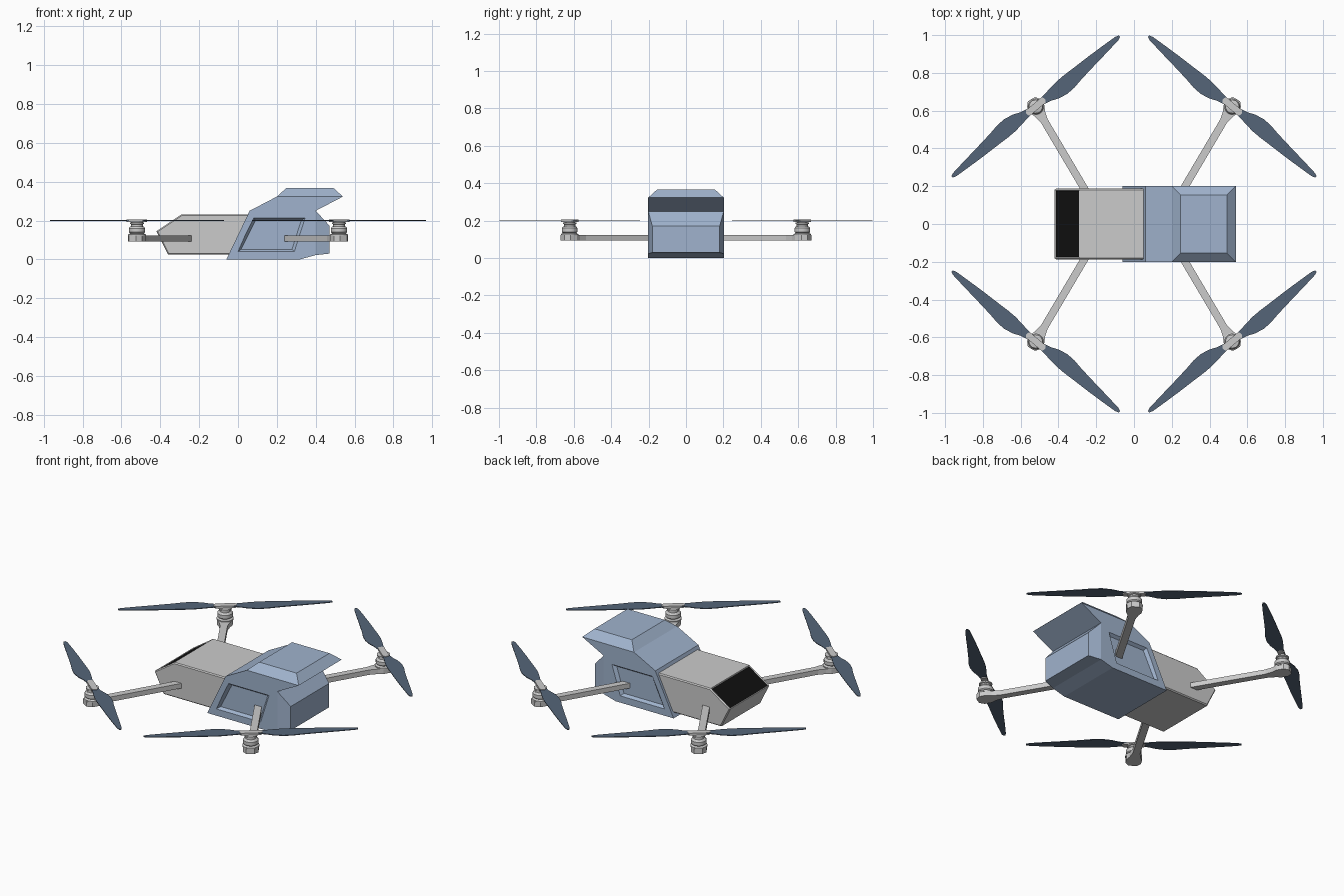
import bpy, bmesh, math
from mathutils import Matrix, Vector

if "Cube" in bpy.data.objects:
    bpy.data.objects.remove(bpy.data.objects["Cube"])


def material(name, rgb):
    m = bpy.data.materials.new(name)
    m.diffuse_color = (*rgb, 1)
    m.use_nodes = True
    m.node_tree.nodes["Principled BSDF"].inputs["Base Color"].default_value = m.diffuse_color
    return m


BLUE = material("pale_blue", (0.35, 0.45, 0.61))
SLATE = material("slate_blue", (0.09, 0.13, 0.19))
BLACK = material("black", (0.005, 0.005, 0.005))


def finish(name, bm, mat=None, mirror=None):
    bmesh.ops.recalc_face_normals(bm, faces=bm.faces)
    me = bpy.data.meshes.new(name)
    bm.to_mesh(me)
    bm.free()
    ob = bpy.data.objects.new(name, me)
    bpy.context.collection.objects.link(ob)
    if mat:
        me.materials.append(mat)
    if mirror:
        m = ob.modifiers.new("mirror", 'MIRROR')
        m.use_axis = mirror
        m.use_mirror_merge = False
    return ob


def loft(bm, a, b):
    """Closed solid between two matching outlines."""
    va, vb = [bm.verts.new(p) for p in a], [bm.verts.new(p) for p in b]
    bm.faces.new(va)
    bm.faces.new(vb[::-1])
    n = len(a)
    for i in range(n):
        j = (i + 1) % n
        bm.faces.new((va[i], vb[i], vb[j], va[j]))
    bmesh.ops.recalc_face_normals(bm, faces=bm.faces)


def side_prism(pts, half):
    bm = bmesh.new()
    loft(bm, [(x, -half, z) for x, z in pts], [(x, half, z) for x, z in pts])
    return bm


def pick(bm, direction):
    return max(bm.faces, key=lambda f: f.normal.dot(Vector(direction).normalized()))


# grey front body with a recessed sloping window
bm = side_prism([(-.42, .145), (-.36, .025), (0, .025), (.06, .232), (-.29, .232)], .187)
edges = [e for e in bm.edges if abs(e.verts[0].co.y - e.verts[1].co.y) < .01]
bmesh.ops.bevel(bm, geom=edges, offset=.006, segments=1, affect='EDGES')
slope = pick(bm, (-.087, 0, .13))
bmesh.ops.inset_region(bm, faces=[slope], thickness=.008, depth=-.006)
pane = [v.co + slope.normal * .002 for v in slope.verts]
finish("front_body", bm)
bm = bmesh.new()
bm.faces.new([bm.verts.new(p) for p in pane])
window = finish("front_window", bm, BLACK)

# blue rear shell: raised crown and tapering tail
bm = side_prism([(-.06, 0), (.32, 0), (.40, .022), (.40, .25),
                 (.54, .323), (.20, .323), (.06, .25)], .202)
crown = max(bm.faces, key=lambda f: f.calc_center_median().z)
bmesh.ops.inset_region(bm, faces=[crown], thickness=.067, depth=.043)
tail = pick(bm, (1, 0, 0))
tail = bmesh.ops.extrude_discrete_faces(bm, faces=[tail])["faces"][0]
for v in tail.verts:
    v.co = (.472, math.copysign(.18, v.co.y), .172 if v.co.z > .1 else .03)
shell = finish("rear_shell", bm, BLUE)

# recessed side panels cut from the shell
outer = [(0, .04), (.08, .212), (.345, .212), (.29, .04)]
inner = [(.016, .052), (.09, .2), (.325, .2), (.278, .052)]
bm = bmesh.new()
for s in (-1, 1):
    loft(bm, [(x, s * .185, z) for x, z in inner],
         [(2 * o[0] - i[0], s * .219, 2 * o[1] - i[1]) for o, i in zip(outer, inner)])
cutter = finish("panel_cutter", bm)
cutter.hide_render = True
mod = shell.modifiers.new("panels", 'BOOLEAN')
mod.operation = 'DIFFERENCE'
mod.solver = 'EXACT'
mod.object = cutter
bpy.context.view_layer.objects.active = shell
bpy.ops.object.modifier_apply(modifier=mod.name)
bpy.data.objects.remove(cutter)

# arms: flat bars that widen under each motor
HUB = Vector((-.52, .622))
root = Vector((-.25, .165))
along = (HUB - root).normalized()
across = Vector((-along.y, along.x))
length = (HUB - root).length
half = [(0, .02), (length - .09, .02), (length - .045, .03), (length - .02, .042),
        (length + .02, .042), (length + .045, .022)]
flat = [root + along * r + across * w for r, w in half]
flat += [root + along * r - across * w for r, w in half[::-1]]
bm = bmesh.new()
loft(bm, [(*p, .093) for p in flat], [(*p, .122) for p in flat])
finish("arms", bm, mirror=(True, True, False))

# motors: lathed stack
profile = [(0, .12), (.046, .12), (.046, .128), (.036, .134), (.042, .14), (.042, .16),
           (.036, .168), (.03, .17), (.03, .18), (.036, .183), (.036, .19), (.02, .193), (0, .196)]
bm = bmesh.new()
vs = [bm.verts.new((HUB.x + r, HUB.y, z)) for r, z in profile]
es = [bm.edges.new(p) for p in zip(vs, vs[1:])]
bmesh.ops.spin(bm, geom=vs + es, cent=(*HUB, 0), axis=(0, 0, 1), angle=math.tau, steps=24)
bmesh.ops.remove_doubles(bm, verts=bm.verts, dist=1e-4)
motors = finish("motors", bm, mirror=(True, True, False))
motors.select_set(True)
bpy.context.view_layer.objects.active = motors
bpy.ops.object.shade_smooth_by_angle(angle=math.radians(30))

# propeller clamps and twin blades, laid along the blade direction
place = Matrix.Translation((*HUB, .2)) @ Matrix.Rotation(math.radians(40), 4, 'Z')
bar = [(-.062, -.008), (-.052, -.018), (.052, -.018), (.062, -.008),
       (.062, .008), (.052, .018), (-.052, .018), (-.062, .008)]
bm = bmesh.new()
loft(bm, [place @ Vector((*p, -.008)) for p in bar], [place @ Vector((*p, .005)) for p in bar])
finish("propeller_clamps", bm, mirror=(True, True, False))

blade = [(.03, .016, .016), (.08, .02, .028), (.12, .026, .045), (.17, .031, .056),
         (.22, .031, .055), (.28, .028, .045), (.38, .024, .033), (.48, .018, .022),
         (.56, .012, .012), (.579, .005, .005)]
outline = [(r, a) for r, a, b in blade] + [(r, -b) for r, a, b in blade[::-1]]
bm = bmesh.new()
for s in (1, -1):
    loft(bm, [place @ Vector((s * x, s * y, -.002)) for x, y in outline],
         [place @ Vector((s * x, s * y, .002)) for x, y in outline])
finish("propeller_blades", bm, SLATE, mirror=(True, True, False))
